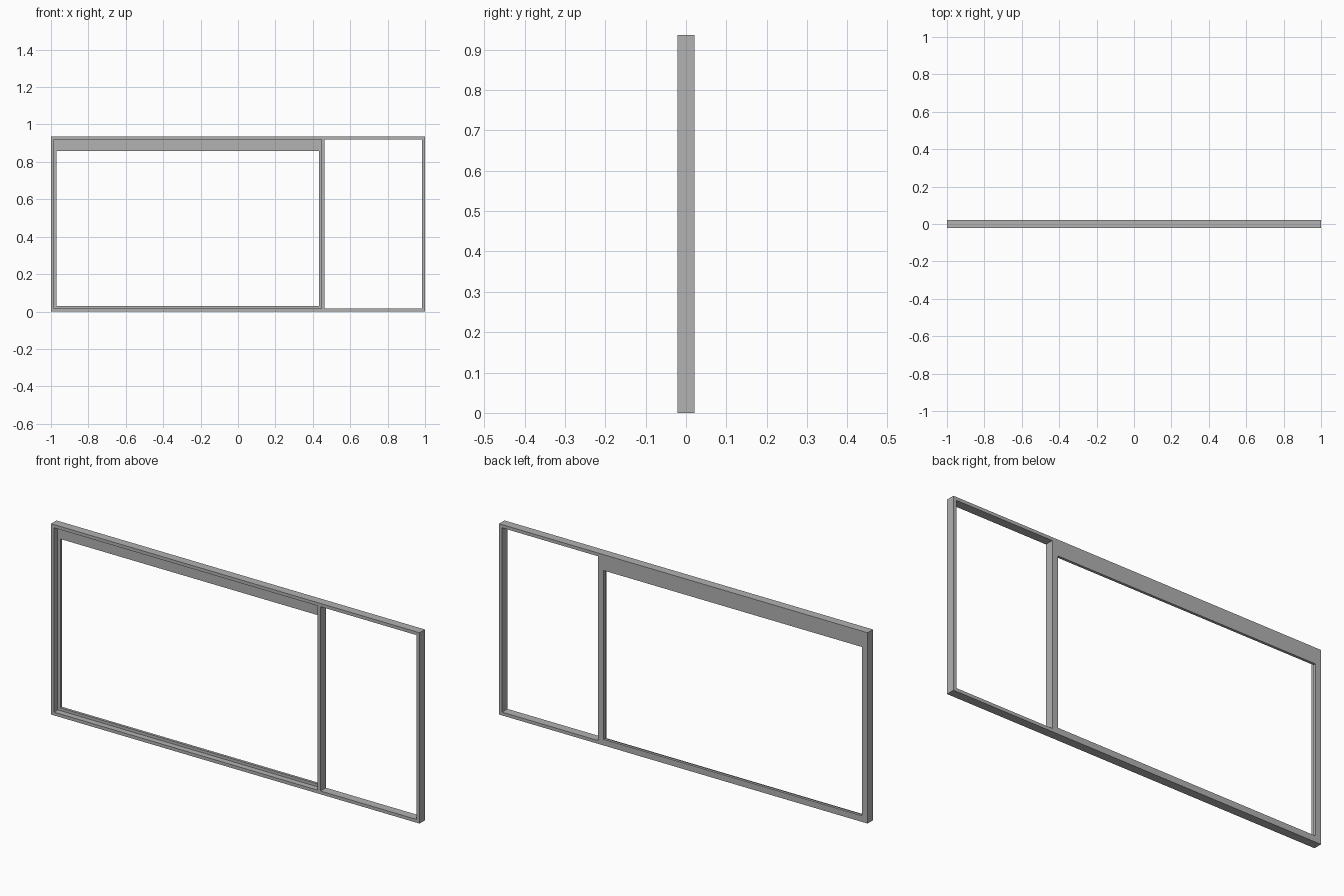
import bpy

cube = bpy.data.objects.get("Cube")
if cube:
    bpy.data.objects.remove(cube, do_unlink=True)

HEIGHT = 0.936
HALF_DEPTH = 0.021
BAR = 0.016          # width of the slim frame bars
RECESS_BACK = 0.008  # where the thin rear panel begins
MULLION = (0.447, 0.462)

grey = bpy.data.materials.new("frame grey")
grey.use_nodes = True
colour = (0.445, 0.445, 0.445, 1)
grey.diffuse_color = colour
grey.node_tree.nodes["Principled BSDF"].inputs["Base Color"].default_value = colour


def block(name, x, y, z):
    """Box spanning the given (low, high) ranges."""
    bpy.ops.mesh.primitive_cube_add(size=1)
    ob = bpy.context.object
    ob.name = ob.data.name = name
    for v in ob.data.vertices:
        v.co = [r[0] if c < 0 else r[1] for c, r in zip(v.co, (x, y, z))]
    ob.data.materials.append(grey)
    return ob


def cut(target, name, x, y, z):
    """Remove a box-shaped opening from the target."""
    cutter = block(name, x, y, z)
    cutter.hide_render = True
    mod = target.modifiers.new(name, "BOOLEAN")
    mod.operation = "DIFFERENCE"
    mod.solver = "EXACT"
    mod.object = cutter
    bpy.context.view_layer.objects.active = target
    bpy.ops.object.modifier_apply(modifier=mod.name)
    bpy.data.objects.remove(cutter, do_unlink=True)


through = (-0.1, 0.1)
inner_z = (BAR, HEIGHT - BAR)

# Solid slab that becomes the window frame
frame = block("window_frame", (-1, 1), (-HALF_DEPTH, HALF_DEPTH), (0, HEIGHT))

# Narrow side light, open from front to back
cut(frame, "side_opening", (MULLION[1], 1 - BAR), through, inner_z)

# Front recess of the wide light, leaving a thin panel at the back
cut(frame, "front_recess", (-1 + BAR, MULLION[0]), (-0.1, RECESS_BACK), inner_z)

# Wide opening through the rear panel, with a deep header above it
cut(frame, "main_opening", (-0.97, 0.432), through, (0.03, 0.858))
